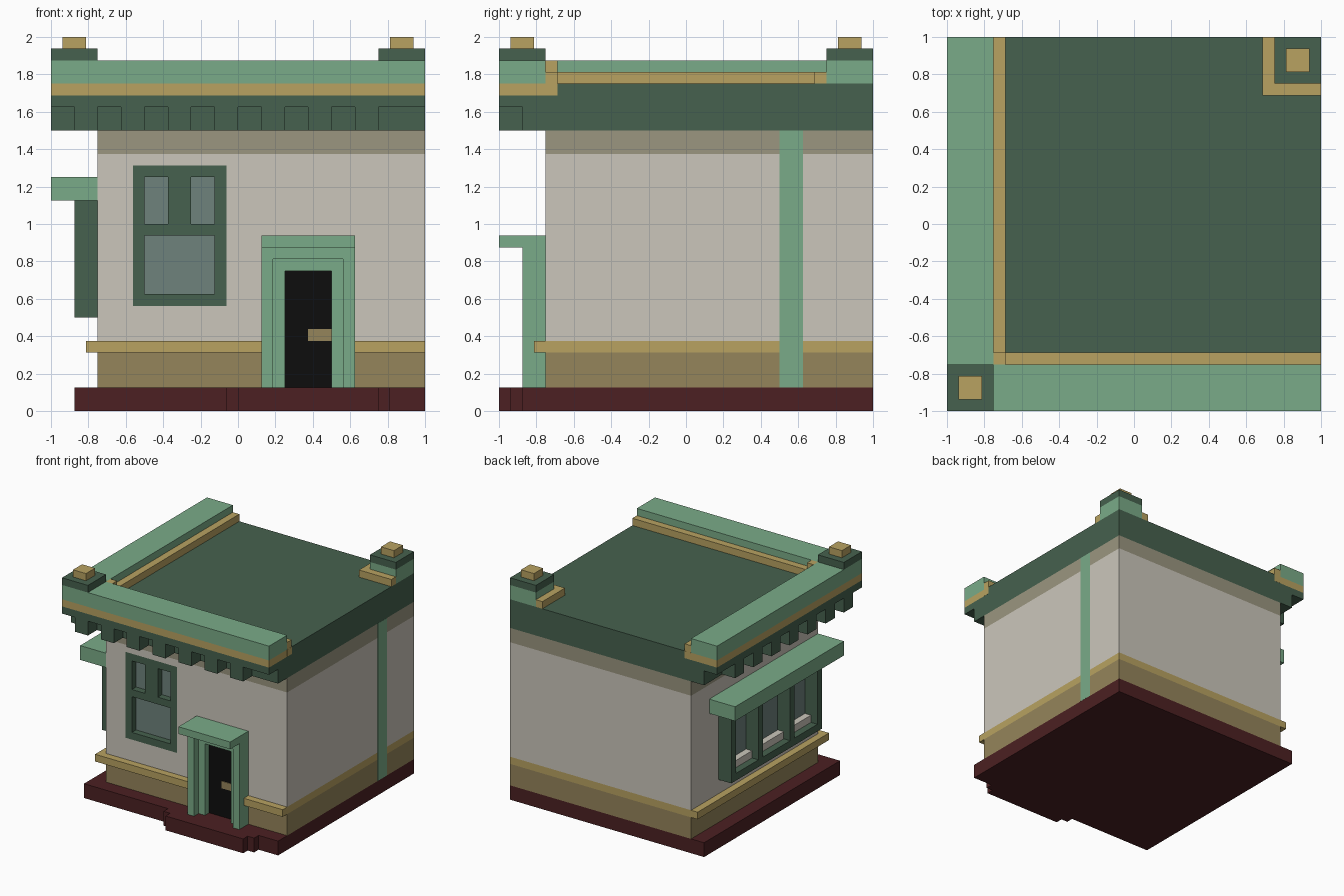
import bpy, bmesh

if "Cube" in bpy.data.objects:
    bpy.data.objects.remove(bpy.data.objects["Cube"])

# ---------- materials (sRGB picked, stored linear) ----------
def mat(name, r, g, b):
    lin = [(c / 255 / 12.92) if c < 11 else ((c / 255 + 0.055) / 1.055) ** 2.4 for c in (r, g, b)]
    m = bpy.data.materials.new(name)
    m.diffuse_color = (*lin, 1)
    m.use_nodes = True
    m.node_tree.nodes["Principled BSDF"].inputs["Base Color"].default_value = m.diffuse_color
    return m

DARK = mat("dark green", 70, 97, 78)
LIGHT = mat("light green", 122, 171, 136)
GOLD = mat("gold", 184, 162, 97)
BEIGE = mat("beige", 203, 198, 187)
BAND = mat("grey olive", 155, 150, 128)
OLIVE = mat("olive brown", 149, 133, 91)
RED = mat("dark red", 76, 32, 34)
GLASS = mat("glass grey", 110, 130, 124)
BLACK = mat("black", 13, 13, 13)

# ---------- helpers ----------
def boxes(name, material, *bounds):
    """One object made of boxes given as (x0, x1, y0, y1, z0, z1)."""
    bm = bmesh.new()
    for x0, x1, y0, y1, z0, z1 in bounds:
        verts = bmesh.ops.create_cube(bm, size=1)["verts"]
        for v in verts:
            v.co = (x1 if v.co.x > 0 else x0, y1 if v.co.y > 0 else y0, z1 if v.co.z > 0 else z0)
    me = bpy.data.meshes.new(name)
    bm.to_mesh(me)
    bm.free()
    me.materials.append(material)
    ob = bpy.data.objects.new(name, me)
    bpy.context.collection.objects.link(ob)
    return ob

def cut(ob, *bounds):
    """Subtract boxes from an object and bake the result."""
    cutter = boxes("cutter", ob.data.materials[0], *bounds)
    mod = ob.modifiers.new("cut", "BOOLEAN")
    mod.operation, mod.solver, mod.object = "DIFFERENCE", "EXACT", cutter
    deps = bpy.context.evaluated_depsgraph_get()
    me = bpy.data.meshes.new_from_object(ob.evaluated_get(deps))
    ob.modifiers.clear()
    ob.data = me
    bpy.data.objects.remove(cutter)

def swap(b):
    """Mirror a box across the diagonal, front side to left side."""
    return (b[2], b[3], b[0], b[1], b[4], b[5])

# ---------- base with stepped porch ----------
boxes("base", RED, (-.875, 1, -.875, 1, 0, .125))
boxes("porch_step", RED, (-.0625, .8125, -.9375, -.875, 0, .125), (0, .75, -1, -.9375, 0, .125))

# ---------- walls ----------
W = (-.75, 1, -.75, 1)
boxes("lower_wall", OLIVE, (*W, .125, .3125))
trim = boxes("wall_trim", GOLD, (-.8125, 1, -.8125, 1, .3125, .375))
cut(trim, (.125, .625, -1, -.75, .2, .5))
wall = boxes("main_wall", BEIGE, (*W, .375, 1.375))
cut(wall, (-.5625, -.0625, -.9, -.6875, .5625, 1.3125))
boxes("upper_band", BAND, (*W, 1.375, 1.5))
boxes("drain_pipe", LIGHT, (.97, 1.001, .5, .625, .125, 1.5))

# ---------- front window ----------
frame = boxes("front_window_frame", DARK, (-.5625, -.0625, -.75, -.6875, .5625, 1.3125))
cut(frame, (-.5, -.375, -.9, -.6, 1, 1.25), (-.25, -.125, -.9, -.6, 1, 1.25),
    (-.5, -.125, -.9, -.6, .625, .9375))
boxes("front_window_glass", GLASS, (-.55, -.08, -.692, -.6875, .58, 1.3))

# ---------- left window with awning ----------
panes = [(-.5625, -.25), (-.1875, .1875), (.25, .5625)]
frame = boxes("side_window_frame", DARK, (-.875, -.75, -.625, .625, .5, 1.125))
cut(frame, *[(-.9, -.7, a, b, .5625, 1.0625) for a, b in panes])
boxes("side_window_glass", GLASS, *[(-.755, -.75, a, b, .5625, 1.0625) for a, b in panes])
boxes("side_window_sills", BEIGE, *[(-.8125, -.755, a, b, .5625, .625) for a, b in panes])
boxes("awning", LIGHT, (-1, -.75, -.75, .75, 1.125, 1.25))

# ---------- door ----------
outer = boxes("door_frame_outer", LIGHT, (.125, .625, -.875, -.75, .125, .875))
cut(outer, (.1875, .5625, -.95, -.7, 0, .8125))
inner = boxes("door_frame_inner", LIGHT, (.1875, .5625, -.8125, -.75, .125, .8125))
cut(inner, (.25, .5, -.95, -.7, 0, .75))
boxes("door_canopy", LIGHT, (.125, .625, -1, -.75, .875, .9375))
boxes("door", BLACK, (.25, .5, -.754, -.75, .125, .75))
boxes("door_handle", OLIVE, (.375, .5, -.76, -.754, .375, .4375))

# ---------- roof and cornice ----------
boxes("roof", DARK, (*W, 1.5, 1.75))
boxes("cornice_back", DARK, (-.875, 1, -.875, -.75, 1.5, 1.625), (-.875, -.75, -.75, 1, 1.5, 1.625))
boxes("cornice_slab", DARK, (-1, 1, -1, -.75, 1.625, 1.6875), (-1, -.75, -.75, 1, 1.625, 1.6875))
blocks = [(-.875 + .25 * i, -.75 + .25 * i, -1, -.875, 1.5, 1.625) for i in range(7)]
boxes("front_cornice_blocks", DARK, *blocks)
boxes("side_cornice_blocks", DARK, *[swap(b) for b in blocks])

# ---------- parapet and gold trims ----------
boxes("parapet_gold_band", GOLD, (-1, 1, -1, -.75, 1.6875, 1.75), (-1, -.75, -.75, 1, 1.6875, 1.75))
boxes("parapet", LIGHT, (-1, 1, -1, -.75, 1.75, 1.875), (-1, -.75, -.75, 1, 1.75, 1.875))
edge = (-.6875, 1, -.75, -.6875, 1.75, 1.8125)
boxes("parapet_inner_trim", GOLD, edge, swap(edge))
end = (.9, 1.001, -.75, -.6875, 1.6875, 1.75)
boxes("trim_cut_ends", GOLD, end, swap(end))
boxes("trim_corner", GOLD, (-.75, -.6875, -.75, -.6875, 1.75, 1.875))

# ---------- corner posts ----------
boxes("back_post", LIGHT, (.75, 1, .75, 1, 1.75, 1.875))
boxes("back_post_trim", GOLD, (.6875, .75, .6875, 1, 1.75, 1.8125), (.75, 1, .6875, .75, 1.75, 1.8125))
for name, c in (("front", -.875), ("back", .875)):
    boxes(name + "_post_cap", DARK, (c - .125, c + .125, c - .125, c + .125, 1.875, 1.9375))
    boxes(name + "_post_finial", GOLD, (c - .0625, c + .0625, c - .0625, c + .0625, 1.9375, 2))
